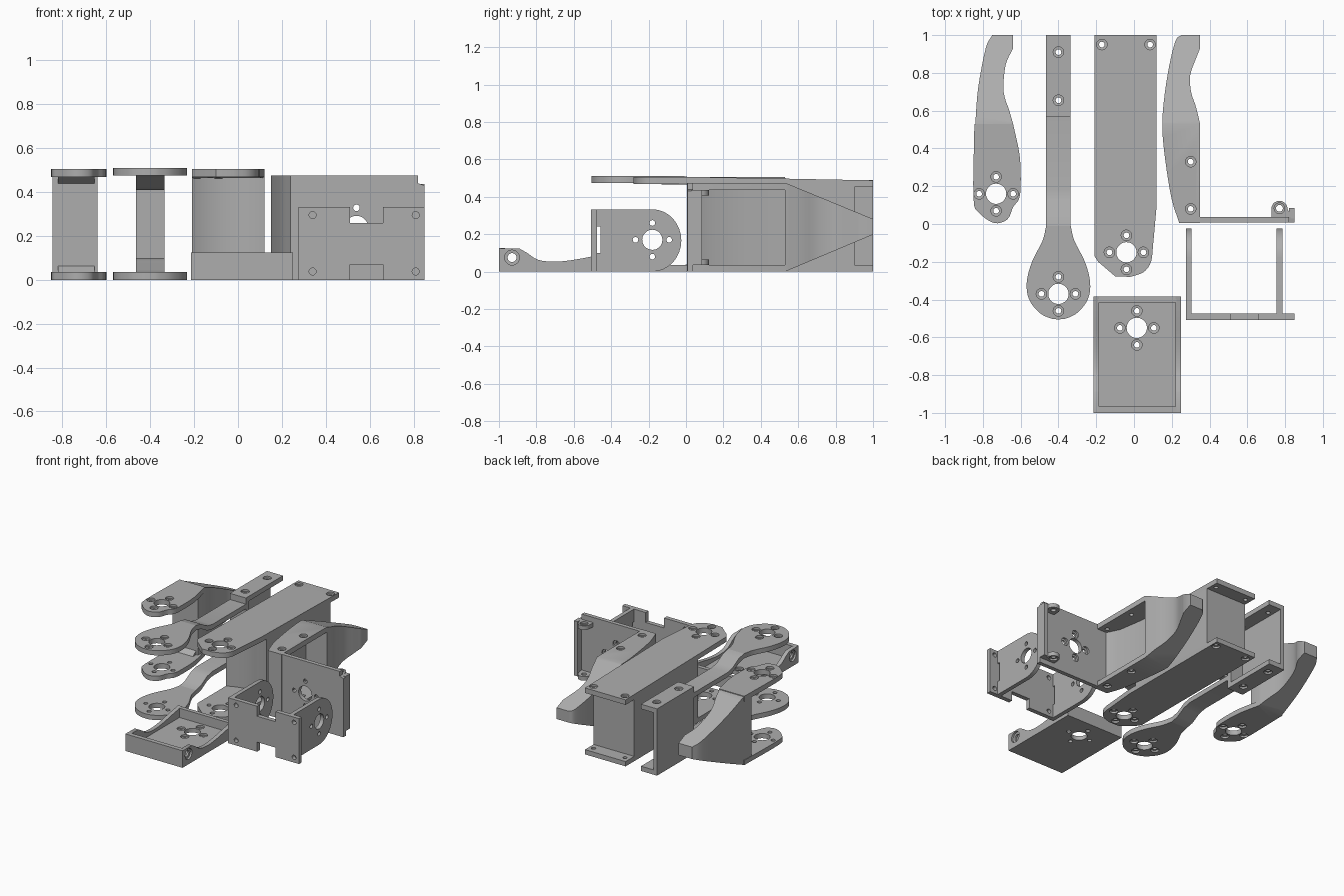
import bpy, bmesh, math
from mathutils import Vector

if "Cube" in bpy.data.objects:
    bpy.data.objects.remove(bpy.data.objects["Cube"])

grey = bpy.data.materials.new("grey plastic")
grey.diffuse_color = (0.42, 0.42, 0.42, 1)
grey.use_nodes = True
grey.node_tree.nodes["Principled BSDF"].inputs["Base Color"].default_value = grey.diffuse_color


def place(axis, u, v, t):
    return [(t, u, v), (u, t, v), (u, v, t)][axis]


def finish(name, bm):
    bmesh.ops.recalc_face_normals(bm, faces=bm.faces)
    me = bpy.data.meshes.new(name)
    bm.to_mesh(me)
    bm.free()
    me.materials.append(grey)
    ob = bpy.data.objects.new(name, me)
    bpy.context.collection.objects.link(ob)
    return ob


def add_rings(bm, rings):
    # closed skin through equal-sized rings of points
    vs = [[bm.verts.new(p) for p in r] for r in rings]
    n = len(vs[0])
    for a, b in zip(vs, vs[1:]):
        for i in range(n):
            bm.faces.new((a[i], a[(i + 1) % n], b[(i + 1) % n], b[i]))
    bm.faces.new(vs[0][::-1])
    bm.faces.new(vs[-1])


def prism(name, pts, axis, a, b):
    bm = bmesh.new()
    add_rings(bm, [[place(axis, u, v, t) for u, v in pts] for t in (a, b)])
    return finish(name, bm)


def box(name, x0, x1, y0, y1, z0, z1):
    return prism(name, [(x0, y0), (x1, y0), (x1, y1), (x0, y1)], 2, z0, z1)


def cut(ob, *cutters):
    for c in cutters:
        m = ob.modifiers.new("cut", 'BOOLEAN')
        m.operation, m.solver, m.object = 'DIFFERENCE', 'EXACT', c
        bpy.context.view_layer.objects.active = ob
        bpy.ops.object.modifier_apply(modifier=m.name)
        bpy.data.objects.remove(c)
    return ob


def drill(axis, holes, outer, inner, n=20):
    # holes: (u, v, radius, counterbore radius); outer face is counterbored
    bm = bmesh.new()
    d = 1 if inner > outer else -1
    for u, v, r, R in holes:
        prof = [(R, outer - d * 0.02), (R, outer + d * 0.014),
                (r, outer + d * 0.015), (r, inner + d * 0.01)]
        add_rings(bm, [[place(axis, u + q * math.cos(k * math.tau / n),
                              v + q * math.sin(k * math.tau / n), t)
                        for k in range(n)] for q, t in prof])
    return finish("drill", bm)


def screws(pts):
    return [(u, v, 0.015, 0.028) for u, v in pts]


def horn(u, v, bore=0.028, s=0.09):
    # centre bore with four screws around it
    return [(u, v, 0.054, 0.054)] + [(u + a * s, v + b * s, 0.015, bore)
                                     for a, b in ((1, 0), (-1, 0), (0, 1), (0, -1))]


def spline(pts, n=4):
    P = [Vector(p) for p in pts]
    P = [2 * P[0] - P[1]] + P + [2 * P[-1] - P[-2]]
    out = []
    for a, b, c, d in zip(P, P[1:], P[2:], P[3:]):
        for k in range(n):
            t = k / n
            out.append(tuple(0.5 * (2 * b + (c - a) * t + (2 * a - 5 * b + 4 * c - d) * t * t
                                    + (3 * b - a - 3 * c + d) * t ** 3)))
    return out + [tuple(P[-2])]


def taper(ob, top):
    # slope the fingertip from above and below
    return cut(ob, prism("wedge", [(0.53, top), (1.1, 0.24), (1.1, 0.8), (0.53, 0.8)], 0, -1, 1),
               prism("wedge", [(0.53, 0), (1.1, 0.24), (1.1, -0.3), (0.53, -0.3)], 0, -1, 1))


# Left finger: curved tip block plus two mounting plates
outer = spline([(-0.845, 0.45), (-0.84, 0.53), (-0.825, 0.72), (-0.785, 0.93), (-0.75, 1)])
inner = spline([(-0.64, 0.93), (-0.68, 0.84), (-0.69, 0.7), (-0.66, 0.6), (-0.64, 0.53)])
tip = prism("left_finger_tip", outer + [(-0.64, 1)] + inner + [(-0.64, 0.45)], 2, 0, 0.5)
taper(tip, 0.5)
plate = spline([(-0.64, 0.53), (-0.605, 0.36), (-0.60, 0.2), (-0.61, 0.13), (-0.64, 0.09),
                (-0.67, 0.025), (-0.74, 0.005), (-0.82, 0.06), (-0.85, 0.14), (-0.845, 0.53)])
for nm, a, b in (("lower", 0, 0.035), ("upper", 0.505, 0.468)):
    cut(prism("left_finger_%s_plate" % nm, plate, 2, a, b), drill(2, horn(-0.73, 0.16), a, b))
for s, z in ((1, 0.034), (-1, 0.469)):
    prism("left_finger_fillet", [(0.41, z), (0.46, z), (0.46, z + s * 0.036)], 0, -0.82, -0.655)

# Forked link: teardrop plates, jogged arms and a channel tail
half = spline([(0.065, -0.01), (0.085, -0.09), (0.14, -0.2), (0.168, -0.31), (0.155, -0.4),
               (0.10, -0.47), (0.04, -0.5), (0, -0.505)])
tear = [(-0.4 + x, y) for x, y in half] + [(-0.4 - x, y) for x, y in half[-2::-1]]
jog = [(-0.01, 0), (0.05, 0.012), (0.12, 0.052), (0.18, 0.065), (0.58, 0.065)]
for nm, base, s in (("lower", 0, 1), ("upper", 0.51, -1)):
    cut(prism("link_%s_plate" % nm, tear, 2, base, base + s * 0.035),
        drill(2, horn(-0.4, -0.37), base, base + s * 0.035))
    arm = [(y, base + s * z) for y, z in jog] + [(y, base + s * (z + 0.035)) for y, z in jog[::-1]]
    prism("link_%s_arm" % nm, arm, 0, -0.465, -0.335)
    z0 = 0 if s > 0 else 0.49
    cut(box("link_%s_flange" % nm, -0.465, -0.335, 0.57, 1, *sorted((z0, z0 + s * 0.035))),
        drill(2, screws([(-0.4, 0.655), (-0.4, 0.91)]), z0, z0 + s * 0.035))
box("link_front_wall", -0.465, -0.335, 0.57, 0.605, 0.03, 0.46)
box("link_side_web", -0.465, -0.435, 0.6, 1, 0.03, 0.46)

# Long beam: two plates around a block with a hollowed front
beam = [(0.12, 1), (-0.21, 1)] + [(-0.21, -0.17), (-0.19, -0.2), (-0.10, -0.277)] + spline(
    [(-0.02, -0.28), (0.05, -0.255), (0.09, -0.2), (0.102, -0.1), (0.12, 0.1)])
for nm, a, b in (("lower", 0, 0.035), ("upper", 0.505, 0.468)):
    ob = cut(prism("beam_%s_plate" % nm, beam, 2, a, b),
             drill(2, horn(-0.04, -0.15) + screws([(-0.17, 0.95), (0.085, 0.95)]), a, b))
    if nm == "upper":
        for v in ob.data.vertices:
            v.co.z -= 0.017 * max(0, min(1, (v.co.y - 0.1) / 0.9))
arc = [(-0.045 + 0.165 * k / 8, -0.15 + math.sqrt(0.1225 - (0.165 * k / 8) ** 2))
       for k in range(-8, 9)]
prism("beam_block", arc + [(0.12, 0.9), (-0.21, 0.9)], 2, 0.03, 0.472)

# Right finger: hollow base with a tapered tip
edge = spline([(0.24, 0.005), (0.2, 0.13), (0.168, 0.32), (0.15, 0.5), (0.158, 0.65),
               (0.185, 0.83), (0.22, 0.97), (0.25, 1)])
back = spline([(0.35, 0.93), (0.33, 0.88), (0.298, 0.79), (0.302, 0.7), (0.328, 0.62), (0.35, 0.53)])
finger = prism("right_finger", edge + [(0.35, 1)] + back + [(0.35, 0.005)], 2, 0, 0.475)
taper(finger, 0.475)
pocket = [(0.275, 0.04), (0.23, 0.13), (0.2, 0.32), (0.182, 0.53), (0.4, 0.53), (0.4, 0.04)]
cut(finger, prism("pocket", pocket, 2, 0.035, 0.437),
    drill(2, screws([(0.3, 0.08), (0.3, 0.33)]), 0, 0.04),
    drill(2, screws([(0.3, 0.08), (0.3, 0.33)]), 0.475, 0.435))

# Wall joined to the right finger, with a pinned lip at its end
cut(prism("finger_wall", [(0.25, 0), (0.85, 0), (0.85, 0.43), (0.82, 0.44), (0.82, 0.475),
                          (0.25, 0.475)], 1, 0.008, 0.038),
    drill(1, horn(0.54, 0.238), 0.038, 0.008))
box("wall_lip", 0.82, 0.85, 0.03, 0.085, 0.035, 0.437)
lug = [(0.77 + 0.043 * math.cos(k * math.pi / 10), 0.08 + 0.043 * math.sin(k * math.pi / 10))
       for k in range(11)] + [(0.727, 0.03), (0.835, 0.03), (0.835, 0.09)]
for a, b in ((0.035, 0.065), (0.437, 0.407)):
    cut(prism("wall_lug", lug[:-1], 2, a, b), drill(2, [(0.77, 0.083, 0.018, 0.028)], a, b))

# U bracket: notched face and two rounded cheeks
notched = [(0.275, 0), (0.51, 0), (0.51, 0.07), (0.66, 0.07), (0.66, 0), (0.85, 0),
           (0.85, 0.333), (0.66, 0.333), (0.66, 0.26), (0.51, 0.26), (0.51, 0.333), (0.275, 0.333)]
cut(prism("bracket_face", notched, 1, -0.507, -0.475),
    drill(1, [(x, z, 0.016, 0.016) for x in (0.34, 0.81) for z in (0.038, 0.295)], -0.507, -0.475))
cheek = [(-0.48, 0.333), (-0.48, 0)] + [
    (-0.18 + 0.155 * math.cos(k * math.pi / 16), 0.1665 + 0.1665 * math.sin(k * math.pi / 16))
    for k in range(-8, 9)]
for nm, a, b in (("left", 0.275, 0.305), ("right", 0.785, 0.755)):
    cut(prism("bracket_%s_cheek" % nm, cheek, 0, a, b),
        drill(0, horn(-0.18, 0.17, 0.015), a, b),
        box("slot", min(a, b) - 0.01, max(a, b) + 0.01, -0.475, -0.458, 0.1, 0.24))

# Tray: floor, scooped side walls, front and back walls
cut(box("tray_floor", -0.215, 0.25, -1, -0.385, 0, 0.03), drill(2, horn(0.015, -0.55), 0.03, 0))
side = [(-0.385, 0.0), (-1, 0.0), (-1, 0.125)] + spline(
    [(-0.89, 0.123), (-0.85, 0.1), (-0.79, 0.063), (-0.7, 0.053), (-0.6, 0.063),
     (-0.48, 0.085), (-0.385, 0.1)])
for nm, a, b in (("left", -0.215, -0.185), ("right", 0.25, 0.22)):
    cut(prism("tray_%s_wall" % nm, side, 0, a, b), drill(0, [(-0.93, 0.075, 0.024, 0.04)], a, b))
box("tray_front_wall", -0.19, 0.225, -1, -0.967, 0.02, 0.125)
box("tray_back_wall", -0.19, 0.225, -0.415, -0.385, 0.02, 0.098)

# Smooth the curved sides, keep the edges crisp
for ob in bpy.data.objects:
    ob.select_set(ob.type == 'MESH')
bpy.ops.object.shade_smooth_by_angle(angle=math.radians(30))
